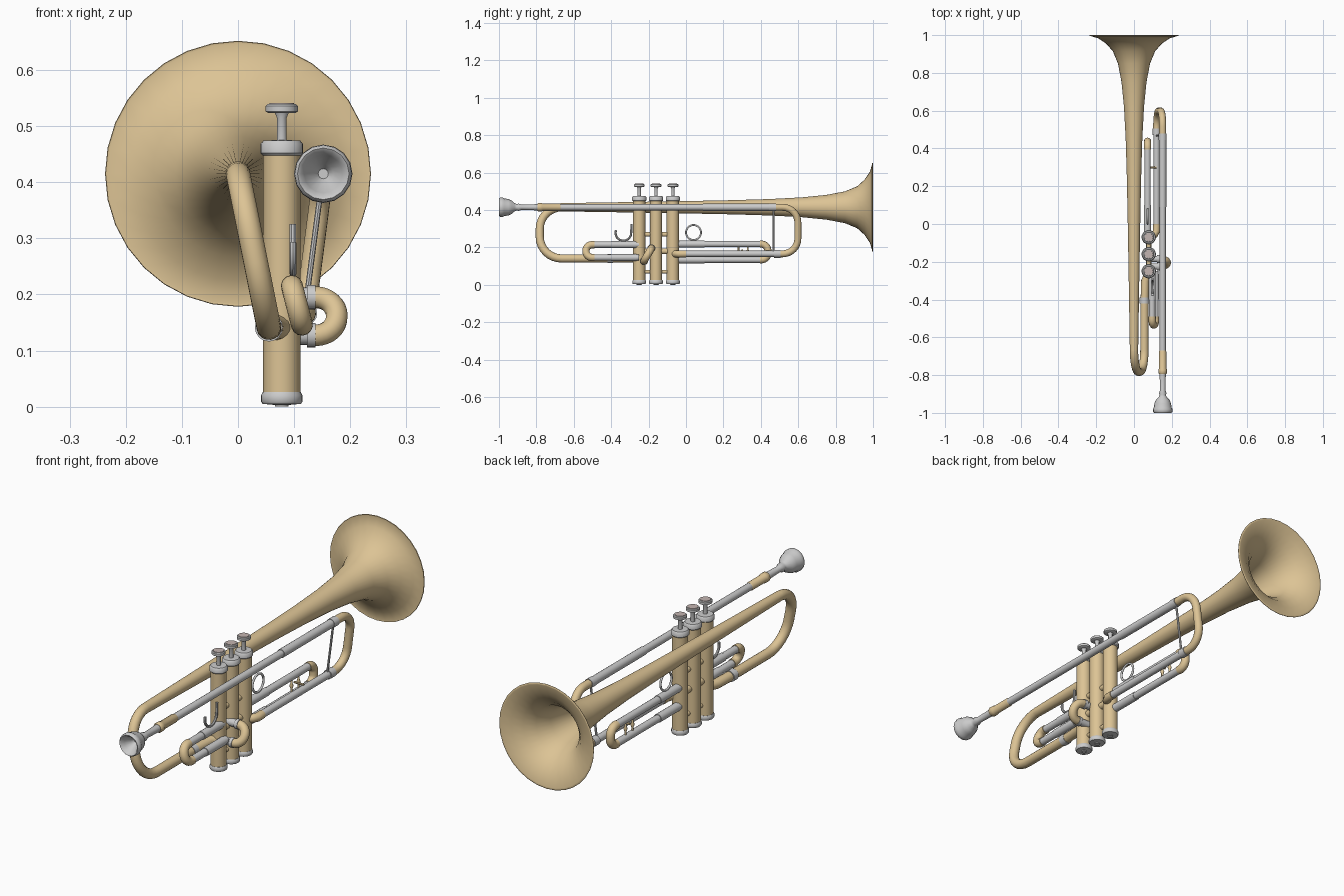
import bpy, bmesh, math
from mathutils import Vector as V

if "Cube" in bpy.data.objects:
    bpy.data.objects.remove(bpy.data.objects["Cube"])


def material(name, rgb):
    m = bpy.data.materials.new(name)
    m.diffuse_color = (*rgb, 1)
    m.use_nodes = True
    m.node_tree.nodes["Principled BSDF"].inputs["Base Color"].default_value = m.diffuse_color
    return m


BRASS = material("brass", (0.72, 0.55, 0.30))
PEARL = material("pearl", (0.55, 0.46, 0.44))


def rings_mesh(name, rings, mat=None, caps=True, angle=40):
    """Bridge a list of point rings into one smooth skin."""
    bm = bmesh.new()
    vs = [[bm.verts.new(p) for p in r] for r in rings]
    n = len(rings[0])
    for a, b in zip(vs, vs[1:]):
        for i in range(n):
            j = (i + 1) % n
            bm.faces.new((a[i], a[j], b[j], b[i]))
    if caps:
        bm.faces.new(vs[0][::-1])
        bm.faces.new(vs[-1])
    bmesh.ops.recalc_face_normals(bm, faces=bm.faces)
    me = bpy.data.meshes.new(name)
    bm.to_mesh(me)
    bm.free()
    ob = bpy.data.objects.new(name, me)
    bpy.context.collection.objects.link(ob)
    if mat:
        me.materials.append(mat)
    bpy.ops.object.select_all(action='DESELECT')
    ob.select_set(True)
    bpy.context.view_layer.objects.active = ob
    bpy.ops.object.shade_smooth_by_angle(angle=math.radians(angle))
    return ob


def lathe(name, profile, origin, axis, mat=None, n=20, caps=True, angle=40):
    """Turn (radius, distance) pairs around an axis."""
    axis, origin = V(axis), V(origin)
    u = axis.orthogonal().normalized()
    w = axis.cross(u)
    ang = [2 * math.pi * i / n for i in range(n)]
    rings = [[origin + axis * h + (u * math.cos(t) + w * math.sin(t)) * r for t in ang]
             for r, h in profile]
    return rings_mesh(name, rings, mat, caps, angle)


def sweep(name, pts, r, mat=None, n=14):
    """Round tube along a path, frame carried from point to point."""
    pts = [V(p) for p in pts]
    rings, u = [], None
    for i, p in enumerate(pts):
        t = (pts[min(i + 1, len(pts) - 1)] - pts[max(i - 1, 0)]).normalized()
        u = t.orthogonal() if u is None else u - t * u.dot(t)
        u.normalize()
        w = t.cross(u)
        rings.append([p + (u * math.cos(2 * math.pi * k / n) + w * math.sin(2 * math.pi * k / n)) * r
                      for k in range(n)])
    return rings_mesh(name, rings, mat)


def bend(pts, r, steps=8):
    """Round the right-angle corners of a path."""
    pts = [V(p) for p in pts]
    out = [pts[0]]
    for a, p, b in zip(pts, pts[1:], pts[2:]):
        da, db = (a - p).normalized(), (b - p).normalized()
        c = p + (da + db) * r
        for k in range(steps + 1):
            t = math.pi / 2 * k / steps
            q = c - db * r * math.cos(t) - da * r * math.sin(t)
            if (q - out[-1]).length > 1e-4:
                out.append(q)
    if (pts[-1] - out[-1]).length > 1e-4:
        out.append(pts[-1])
    return out


Y, Z = (0, 1, 0), (0, 0, 1)
VX, TOP = 0.078, 0.415

# Bell: outer skin, rim and inner skin
outer = [(.022, -.67), (.027, -.35), (.033, 0), (.038, .25), (.044, .45), (.053, .62),
         (.066, .75), (.085, .85), (.112, .915), (.148, .955), (.19, .983), (.232, .996)]
rim = [(.236, .995), (.237, .998), (.235, 1.0)]
inner = [(r - .004, y + .003) for r, y in reversed(outer)]
lathe("bell", outer + rim + inner, (0, 0, TOP), Y, BRASS, 32, False, 60)

# Bell bow running down and into the first valve
sweep("bell_bow", bend([(0, -.66, TOP), (0, -.782, TOP), (.055, -.782, .141), (.055, -.45, .141)], .118)
      + [V((.06, -.3, .141)), V((VX, -.26, .141))], .022, BRASS, 16)
lathe("bell_bow_ferrule", [(.025, 0), (.025, .03)], (.055, -.42, .141), Y, None, 16)

# Valves with caps, stems and buttons
valves = [-.25, -.16, -.07]
for i, y in enumerate(valves, 1):
    o = (VX, y, 0)
    lathe(f"valve_casing_{i}", [(.033, .02), (.033, .455)], o, Z, BRASS, 24)
    lathe(f"valve_bottom_cap_{i}", [(.012, 0), (.012, .003), (.034, .005), (.037, .009), (.037, .02), (.034, .026)], o, Z, None, 24)
    lathe(f"valve_top_cap_{i}", [(.034, .448), (.038, .452), (.038, .468), (.033, .474), (.014, .475)], o, Z, None, 24)
    lathe(f"valve_stem_{i}", [(.009, .47), (.009, .515), (.014, .526)], o, Z, None, 12)
    lathe(f"valve_button_{i}", [(.024, .523), (.029, .526), (.029, .536), (.026, .539)], o, Z, None, 20)
    lathe(f"button_inlay_{i}", [(.023, .537), (.022, .541)], o, Z, PEARL, 20)

# Short tubes joining neighbouring valves
for i, (a, b) in enumerate(zip(valves, valves[1:]), 1):
    for z, r in ((.27, .012), (.18, .016), (.07, .010)):
        lathe(f"valve_joint_{i}", [(r, a + .02), (r, b - .02)], (VX, 0, z), Y, BRASS, 12)

# Mouthpiece with hollow cup
lathe("mouthpiece", [(.009, -.945), (.018, -.96), (.034, -.982), (.040, -.996), (.046, -1.0),
                     (.051, -.994), (.052, -.98), (.047, -.972), (.044, -.95), (.036, -.932),
                     (.021, -.915), (.017, -.905), (.020, -.895), (.014, -.88), (.017, -.78)],
      (.152, 0, TOP), Y, None, 16)

# Leadpipe and its receiver
lathe("mouthpiece_receiver", [(.018, -.795), (.022, -.79), (.022, -.77), (.019, -.765), (.019, -.675), (.017, -.67)],
      (.152, 0, TOP), Y, BRASS, 16)
lathe("leadpipe", [(.0165, -.675), (.0165, .50)], (.152, 0, TOP), Y, None, 16)
lathe("leadpipe_sleeve", [(.019, .09), (.019, .45)], (.152, 0, TOP), Y, None, 16)

# Main tuning slide, leaning inwards to the lower leg
LX, LZ = .120, .166
sweep("tuning_bow", bend([(.152, .47, TOP), (.152, .598, TOP), (LX, .598, LZ), (LX, .49, LZ)], .082), .0185, BRASS, 16)
lathe("tuning_lower_tube", [(.0165, -.04), (.0165, .50)], (LX, 0, LZ), Y, None, 16)
sweep("tuning_valve_elbow", [(LX, 0, LZ), (LX, -.035, LZ), (.11, -.055, LZ), (VX, -.07, LZ)], .019, BRASS)
for x, z, y in ((.152, TOP, .445), (LX, LZ, .47)):
    lathe("tuning_ferrule", [(.021, y), (.021, y + .035)], (x, 0, z), Y, None, 16)
sweep("tuning_brace", [(.150, .468, TOP - .01), (LX, .468, LZ + .01)], .005, None, 8)

# Third valve slide towards the bell
TX, T1, T2 = .072, .218, .134
for z in (T1, T2):
    lathe("third_slide_tube", [(.0165, -.06), (.0165, .415)], (TX, 0, z), Y, None, 16)
    lathe("third_slide_sleeve", [(.019, -.055), (.019, .10)], (TX, 0, z), Y, None, 16)
sweep("third_slide_bow", bend([(TX, .395, T1), (TX, .438, T1), (TX, .438, T2), (TX, .395, T2)], .036), .019, BRASS)
for y in (.28, .33):
    lathe("third_slide_brace", [(.005, T2), (.005, .165), (.009, .176), (.005, .187), (.005, T1)], (TX, y, 0), Z, BRASS, 10)
lathe("lower_brace", [(.005, TX), (.005, LX)], (0, .3, .185), (1, 0, 0), BRASS, 8)

# First valve slide towards the player
A, B = V((.096, 0, .215)), V((.114, 0, .146))
for p in (A, B):
    lathe("first_slide_tube", [(.0165, -.51), (.0165, -.25)], p, Y, None, 16)
    lathe("first_slide_sleeve", [(.019, -.40), (.019, -.265)], p, Y, None, 16)
back = [V((0, y, 0)) for y in (-.49, -.535)]
sweep("first_slide_bow", bend([A + back[0], A + back[1], B + back[1], B + back[0]], .034), .0195, BRASS)

# Second valve slide sticking out sideways
C, D = V((VX, -.185, .195)), V((VX, -.225, .127))
C2, D2 = C + V((.098, 0, 0)), D + V((.098, 0, 0))
sweep("second_slide_bow", bend([C + V((.05, 0, 0)), C2, D2, D + V((.05, 0, 0))], .038), .0195, BRASS)
for p in (C, D):
    lathe("second_slide_tube", [(.017, 0), (.017, .062)], p, (1, 0, 0), None, 14)
    lathe("second_slide_ferrule", [(.022, .045), (.022, .06)], p, (1, 0, 0), None, 14)

# Finger ring on the third slide and thumb hook on the first
bpy.ops.mesh.primitive_torus_add(major_segments=28, minor_segments=8, major_radius=.040, minor_radius=.005,
                                 location=(TX, .04, .280), rotation=(0, math.pi / 2, 0))
ring = bpy.context.object
ring.name = "finger_ring"
bpy.ops.object.shade_smooth_by_angle(angle=math.radians(60))
hook = [(.098, -.335 + .042 * math.cos(t), .278 + .042 * math.sin(t))
        for t in (math.radians(160 + 20 * k) for k in range(11))]
sweep("thumb_hook", hook + [(.098, -.291, .325)], .006, None, 8)

# Braces between leadpipe, bell and valves
sweep("bell_brace", [(0, .05, TOP), (.05, .05, TOP), (.152, .05, TOP)][:1] + [(.03, .05, TOP)], .006, BRASS, 8)
